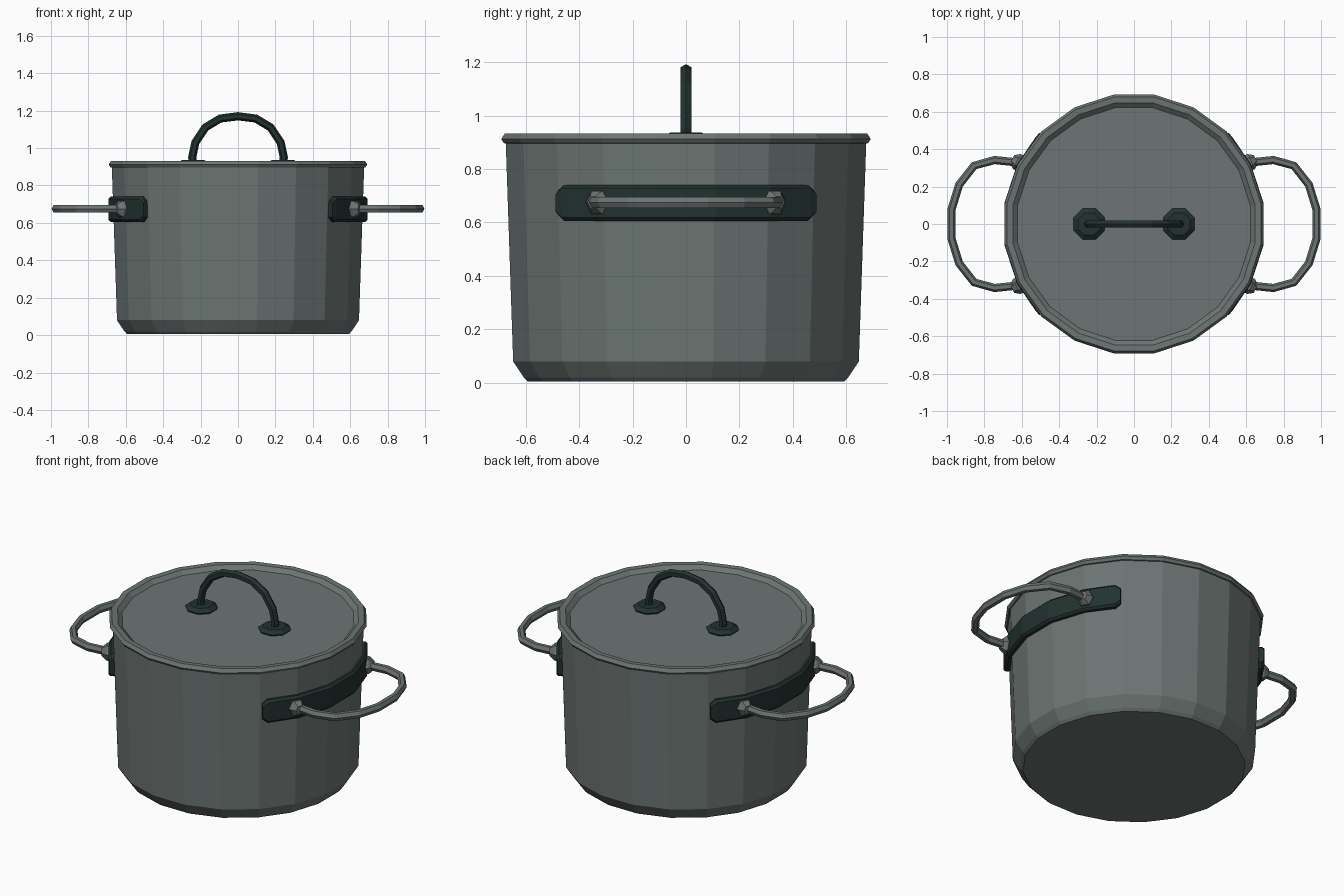
import bpy, bmesh, math
from mathutils import Vector

if "Cube" in bpy.data.objects:
    bpy.data.objects.remove(bpy.data.objects["Cube"])

def material(name, col):
    m = bpy.data.materials.new(name)
    m.diffuse_color = (*col, 1)
    m.use_nodes = True
    m.node_tree.nodes["Principled BSDF"].inputs["Base Color"].default_value = m.diffuse_color
    return m

STEEL = material("grey steel", (0.15, 0.178, 0.172))
DARK = material("dark green grey", (0.016, 0.032, 0.029))

def finish(name, bm, mat):
    bmesh.ops.recalc_face_normals(bm, faces=bm.faces)
    me = bpy.data.meshes.new(name)
    bm.to_mesh(me)
    bm.free()
    ob = bpy.data.objects.new(name, me)
    bpy.context.collection.objects.link(ob)
    me.materials.append(mat)
    return ob

def bridge(bm, a, b):
    n = len(a)
    for i in range(n):
        bm.faces.new((a[i], a[(i + 1) % n], b[(i + 1) % n], b[i]))

def lathe(name, profile, mat, n=20, at=(0, 0), turn=math.radians(9)):
    bm = bmesh.new()
    rings = []
    for r, z in profile:
        rings.append([bm.verts.new((at[0] + r * math.cos(turn + i * math.tau / n),
                                    at[1] + r * math.sin(turn + i * math.tau / n), z))
                      for i in range(n)])
    for a, b in zip(rings, rings[1:]):
        bridge(bm, a, b)
    bm.faces.new(rings[0])
    bm.faces.new(rings[-1])
    return finish(name, bm, mat)

def tube(name, pts, up, ru, rs, mat, n=6):
    """Sweep an n-sided section along pts; ru/rs are half sizes along up / sideways."""
    bm = bmesh.new()
    pts = [Vector(p) for p in pts]
    up = Vector(up)
    rings = []
    for i, p in enumerate(pts):
        t = (pts[min(i + 1, len(pts) - 1)] - pts[max(i - 1, 0)]).normalized()
        u = (up - t * up.dot(t)).normalized()
        s = t.cross(u)
        rings.append([bm.verts.new(p + u * ru * math.sin(k * math.tau / n)
                                   + s * rs * math.cos(k * math.tau / n)) for k in range(n)])
    for a, b in zip(rings, rings[1:]):
        bridge(bm, a, b)
    bm.faces.new(rings[0])
    bm.faces.new(rings[-1])
    return finish(name, bm, mat)

# pot body with chamfered foot
lathe("pot_body", [(0.60, 0.005), (0.615, 0.02), (0.655, 0.08), (0.683, 0.90)], STEEL)
# lid with raised rolled rim and slightly sunken top
lathe("lid", [(0.67, 0.892), (0.69, 0.897), (0.70, 0.912), (0.687, 0.932),
              (0.655, 0.93), (0.63, 0.908)], STEEL)

# lid handle: arch and two feet
half = [(0.238, 0.90), (0.245, 0.95), (0.228, 1.03), (0.175, 1.11), (0.095, 1.158)]
arch = [(-x, 0, z) for x, z in half] + [(0, 0, 1.17)] + [(x, 0, z) for x, z in half[::-1]]
tube("lid_handle", arch, (0, 1, 0), 0.023, 0.022, DARK)
for sx, side in ((-1, "left"), (1, "right")):
    lathe("lid_handle_foot_" + side, [(0.075, 0.90), (0.09, 0.918), (0.065, 0.936)],
          DARK, 8, (sx * 0.24, 0), math.radians(22.5))

# side plates curved around the body, with clipped corners
def plate(name, sx):
    bm = bmesh.new()
    rings = []
    cols = [(-44, .045), (-41.5, .067), (-27, .067), (-9, .067), (9, .067),
            (27, .067), (41.5, .067), (44, .045)]
    for deg, h in cols:
        c, s = sx * math.cos(math.radians(deg)), math.sin(math.radians(deg))
        rings.append([bm.verts.new((r * c, r * s, 0.673 + z)) for r, z in
                      ((0.655, -h), (0.69, -h), (0.702, -h + .012),
                       (0.702, h - .012), (0.69, h), (0.655, h))])
    for a, b in zip(rings, rings[1:]):
        bridge(bm, a, b)
    bm.faces.new(rings[0])
    bm.faces.new(rings[-1])
    finish(name, bm, DARK)

# side loop handles with small flared ends
for sx, side in ((-1, "left"), (1, "right")):
    plate("side_plate_" + side, sx)
    half = [(0.60, 0.315), (0.65, 0.332), (0.745, 0.342), (0.855, 0.312), (0.935, 0.21), (0.975, 0.08)]
    loop = [(sx * x, -y, 0.675) for x, y in half] + [(sx * x, y, 0.675) for x, y in half[::-1]]
    tube("side_handle_" + side, loop, (0, 0, 1), 0.024, 0.022, STEEL)
    for sy in (-1, 1):
        bm = bmesh.new()
        d = Vector((sx * 0.88, sy * 0.47, 0))
        t = Vector((-d.y, d.x, 0))
        rings = []
        for k, r in ((0.68, 0.05), (0.712, 0.05), (0.74, 0.026)):
            rings.append([bm.verts.new(d * k + Vector((0, 0, 0.675 + r * math.sin(i * math.tau / 6)))
                                       + t * r * 0.9 * math.cos(i * math.tau / 6)) for i in range(6)])
        for a, b in zip(rings, rings[1:]):
            bridge(bm, a, b)
        bm.faces.new(rings[0])
        bm.faces.new(rings[-1])
        finish(f"side_handle_end_{side}_{'front' if sy < 0 else 'back'}", bm, STEEL)
